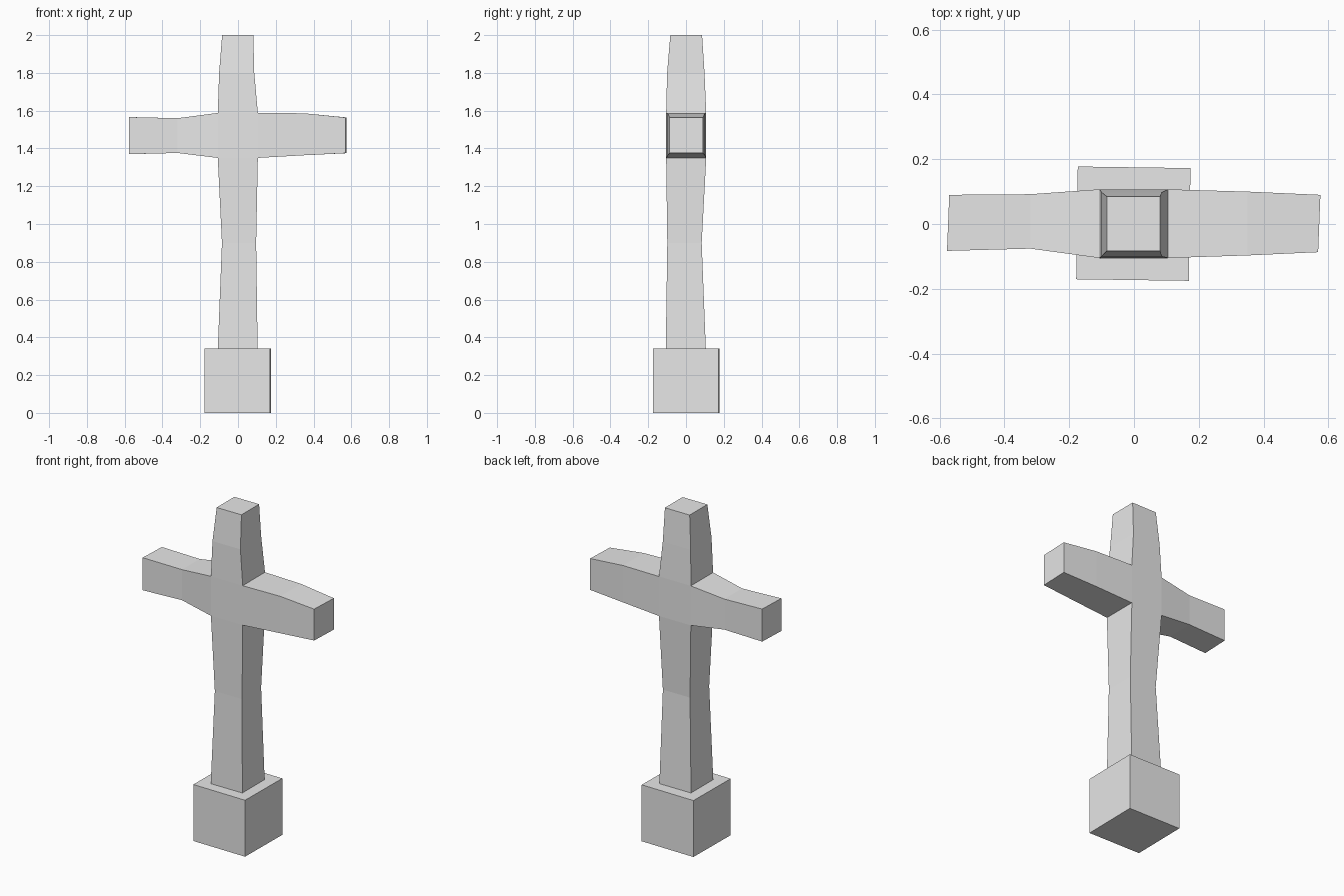
import bpy, bmesh, math
from mathutils import Vector

cube = bpy.data.objects.get("Cube")
if cube:
    bpy.data.objects.remove(cube, do_unlink=True)

# Stone material
stone = bpy.data.materials.new("grey_stone")
stone.use_nodes = True
GREY = (0.8, 0.8, 0.8, 1.0)
stone.diffuse_color = GREY
stone.node_tree.nodes["Principled BSDF"].inputs["Base Color"].default_value = GREY


def add_object(name, bm):
    bmesh.ops.recalc_face_normals(bm, faces=bm.faces)
    mesh = bpy.data.meshes.new(name)
    bm.to_mesh(mesh)
    bm.free()
    mesh.materials.append(stone)
    obj = bpy.data.objects.new(name, mesh)
    bpy.context.collection.objects.link(obj)
    return obj


def fit(verts, bounds):
    """Move each corner to the low or high limit on every axis."""
    mid = sum((v.co for v in verts), Vector()) / len(verts)
    for v in verts:
        v.co = [b[v.co[i] > mid[i]] for i, b in enumerate(bounds)]


def grow(bm, direction, sections):
    """Extrude the face looking along direction through tapered sections."""
    bm.normal_update()
    face = max(bm.faces, key=lambda f: f.normal.dot(direction))
    for bounds in sections:
        result = bmesh.ops.extrude_discrete_faces(bm, faces=[face])
        face = result["faces"][0]
        fit(list(face.verts), bounds)
    return face


def at(value):
    return (value, value)


# Plinth block, very slightly turned
bm = bmesh.new()
bmesh.ops.create_cube(bm, size=1)
fit(list(bm.verts), ((-0.174, 0.174), (-0.174, 0.174), (0, 0.34)))
plinth = add_object("plinth", bm)
plinth.location = (-0.002, 0.001, 0)
plinth.rotation_euler.z = math.radians(-0.8)

# Cross: a central block with the shaft, head and arms drawn out of it
bm = bmesh.new()
bmesh.ops.create_cube(bm, size=1)
fit(list(bm.verts), ((-0.107, 0.105), (-0.105, 0.107), (1.35, 1.588)))

# Shaft
grow(bm, Vector((0, 0, -1)), [
    ((-0.085, 0.096), (-0.099, 0.083), at(0.9)),
    ((-0.107, 0.104), (-0.107, 0.105), at(0.335)),
])
# Head
grow(bm, Vector((0, 0, 1)), [
    ((-0.1, 0.086), (-0.1, 0.098), at(1.8)),
    ((-0.084, 0.081), (-0.083, 0.085), at(2.0)),
])
# Right and left arms, with slightly slanted ends
right_end = grow(bm, Vector((-1, 0, 0)), [
    (at(-0.32), (-0.076, 0.092), (1.376, 1.56)),
    (at(-0.574), (-0.083, 0.09), (1.37, 1.566)),
])
left_end = grow(bm, Vector((1, 0, 0)), [
    (at(0.35), (-0.097, 0.1), (1.364, 1.586)),
    (at(0.572), (-0.087, 0.09), (1.375, 1.564)),
])
for end in (right_end, left_end):
    for v in end.verts:
        v.co.x += 0.04 * v.co.y
add_object("cross", bm)
